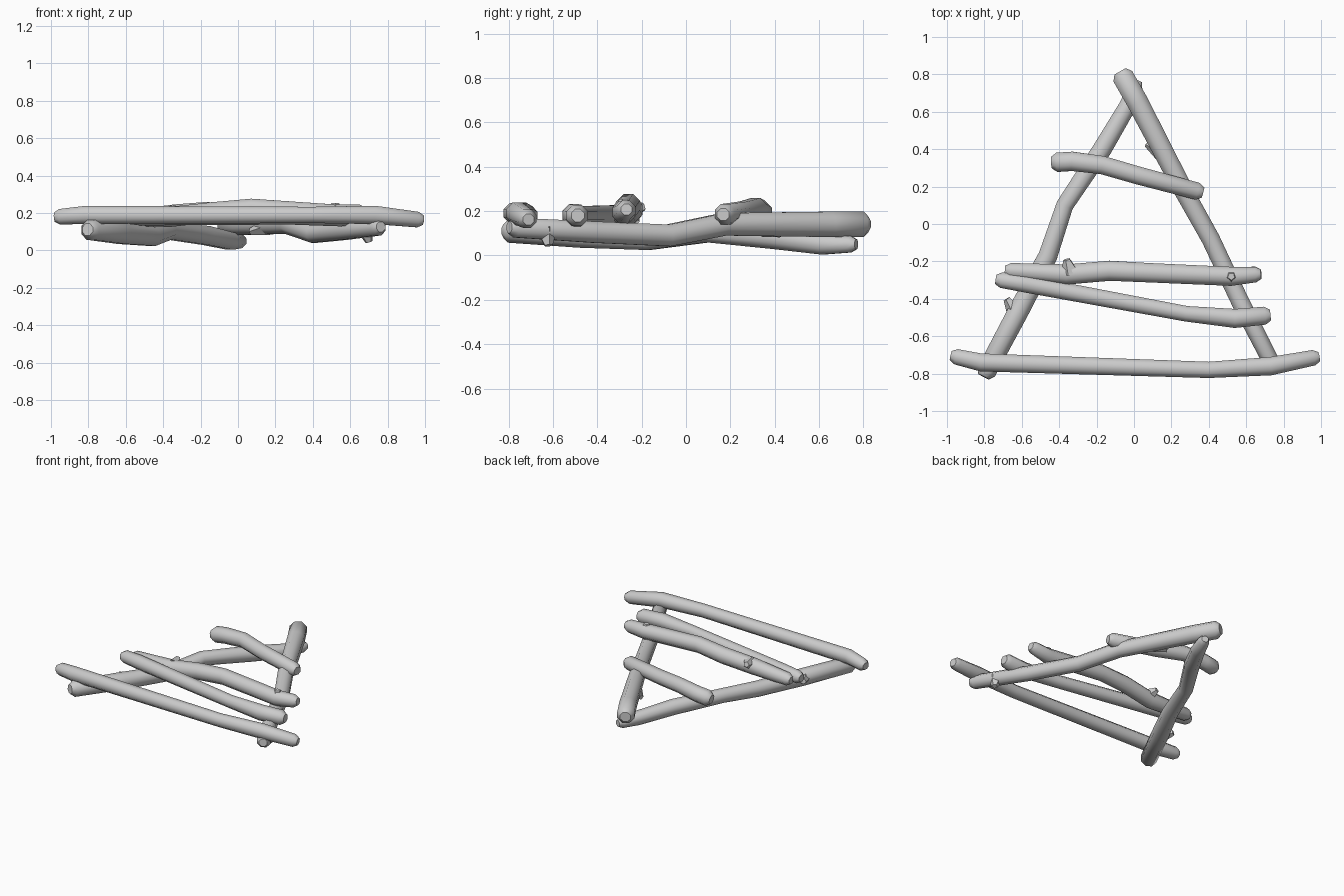
import bpy
import bmesh
from math import cos, sin, tau, radians
from mathutils import Vector

old = bpy.data.objects.get("Cube")
if old:
    bpy.data.objects.remove(old, do_unlink=True)

wood = bpy.data.materials.new("grey wood")
wood.use_nodes = True
GREY = (0.6, 0.6, 0.6, 1)
wood.diffuse_color = GREY
wood.node_tree.nodes["Principled BSDF"].inputs["Base Color"].default_value = GREY


def add_tube(bm, points, sides):
    """Sweep a polygon through (x, y, z, radius) points and cap both ends."""
    centres = [Vector(p[:3]) for p in points]
    rings = []
    for i, c in enumerate(centres):
        along = centres[min(i + 1, len(centres) - 1)] - centres[max(i - 1, 0)]
        along.normalize()
        ref = Vector((0, 0, 1)) if abs(along.z) < 0.9 else Vector((1, 0, 0))
        side = along.cross(ref).normalized()
        up = side.cross(along)
        r = points[i][3]
        rings.append([bm.verts.new(c + r * (cos(tau * (k + 0.5) / sides) * side
                                            + sin(tau * (k + 0.5) / sides) * up))
                      for k in range(sides)])
    for a, b in zip(rings, rings[1:]):
        for k in range(sides):
            n = (k + 1) % sides
            bm.faces.new((a[k], a[n], b[n], b[k]))
    bm.faces.new(rings[0][::-1])
    bm.faces.new(rings[-1])


def make_log(name, path, stubs=()):
    """A crooked log with bevelled ends and broken-off branch stubs."""
    bm = bmesh.new()
    first, last = path[0], path[-1]

    def tip(end, inner):
        out = (Vector(end[:3]) - Vector(inner[:3])).normalized()
        return (*(Vector(end[:3]) + out * 0.03), end[3] * 0.6)

    add_tube(bm, [tip(first, path[1]), *path, tip(last, path[-2])], 8)
    for base, end in stubs:
        add_tube(bm, [(*base, 0.05), (*end, 0.02)], 5)
    bmesh.ops.recalc_face_normals(bm, faces=bm.faces)
    mesh = bpy.data.meshes.new(name)
    bm.to_mesh(mesh)
    bm.free()
    mesh.materials.append(wood)
    log = bpy.data.objects.new(name, mesh)
    bpy.context.collection.objects.link(log)
    bpy.ops.object.select_all(action="DESELECT")
    log.select_set(True)
    bpy.context.view_layer.objects.active = log
    bpy.ops.object.shade_smooth_by_angle(angle=radians(50))


# The two long poles that meet at the back
make_log("left_pole", [
    (-0.79, -0.79, 0.11, 0.057), (-0.62, -0.47, 0.09, 0.06),
    (-0.46, -0.17, 0.075, 0.055), (-0.37, 0.10, 0.105, 0.05),
    (-0.17, 0.40, 0.08, 0.055), (-0.04, 0.62, 0.05, 0.05),
    (0.01, 0.74, 0.05, 0.04)],
    [((-0.63, -0.48, 0.09), (-0.68, -0.40, 0.10))])
make_log("right_pole", [
    (-0.06, 0.79, 0.14, 0.062), (0.02, 0.65, 0.14, 0.062),
    (0.27, 0.17, 0.14, 0.055), (0.41, -0.08, 0.09, 0.053),
    (0.57, -0.42, 0.105, 0.052), (0.75, -0.77, 0.125, 0.048)],
    [((0.17, 0.36, 0.13), (0.07, 0.43, 0.10)),
     ((0.68, -0.63, 0.115), (0.70, -0.62, 0.045))])

# The four rungs laid across the poles
make_log("front_rung", [
    (-0.95, -0.71, 0.18, 0.045), (-0.82, -0.74, 0.19, 0.052),
    (0.40, -0.78, 0.19, 0.047), (0.73, -0.76, 0.19, 0.053),
    (0.96, -0.715, 0.165, 0.045)])
make_log("second_rung", [
    (-0.71, -0.30, 0.18, 0.045), (-0.58, -0.32, 0.18, 0.05),
    (0.28, -0.48, 0.18, 0.045), (0.54, -0.505, 0.18, 0.055),
    (0.70, -0.49, 0.18, 0.052)])
make_log("third_rung", [
    (-0.66, -0.25, 0.17, 0.045), (-0.36, -0.27, 0.18, 0.058),
    (-0.13, -0.25, 0.205, 0.058), (0.07, -0.26, 0.225, 0.056),
    (0.52, -0.28, 0.195, 0.055), (0.65, -0.27, 0.205, 0.045)],
    [((-0.34, -0.26, 0.20), (-0.36, -0.19, 0.22)),
     ((0.52, -0.28, 0.20), (0.52, -0.28, 0.255))])
make_log("back_rung", [
    (-0.41, 0.33, 0.185, 0.056), (-0.33, 0.335, 0.195, 0.056),
    (-0.17, 0.315, 0.21, 0.053), (0.02, 0.26, 0.195, 0.052),
    (0.34, 0.175, 0.185, 0.05)])
